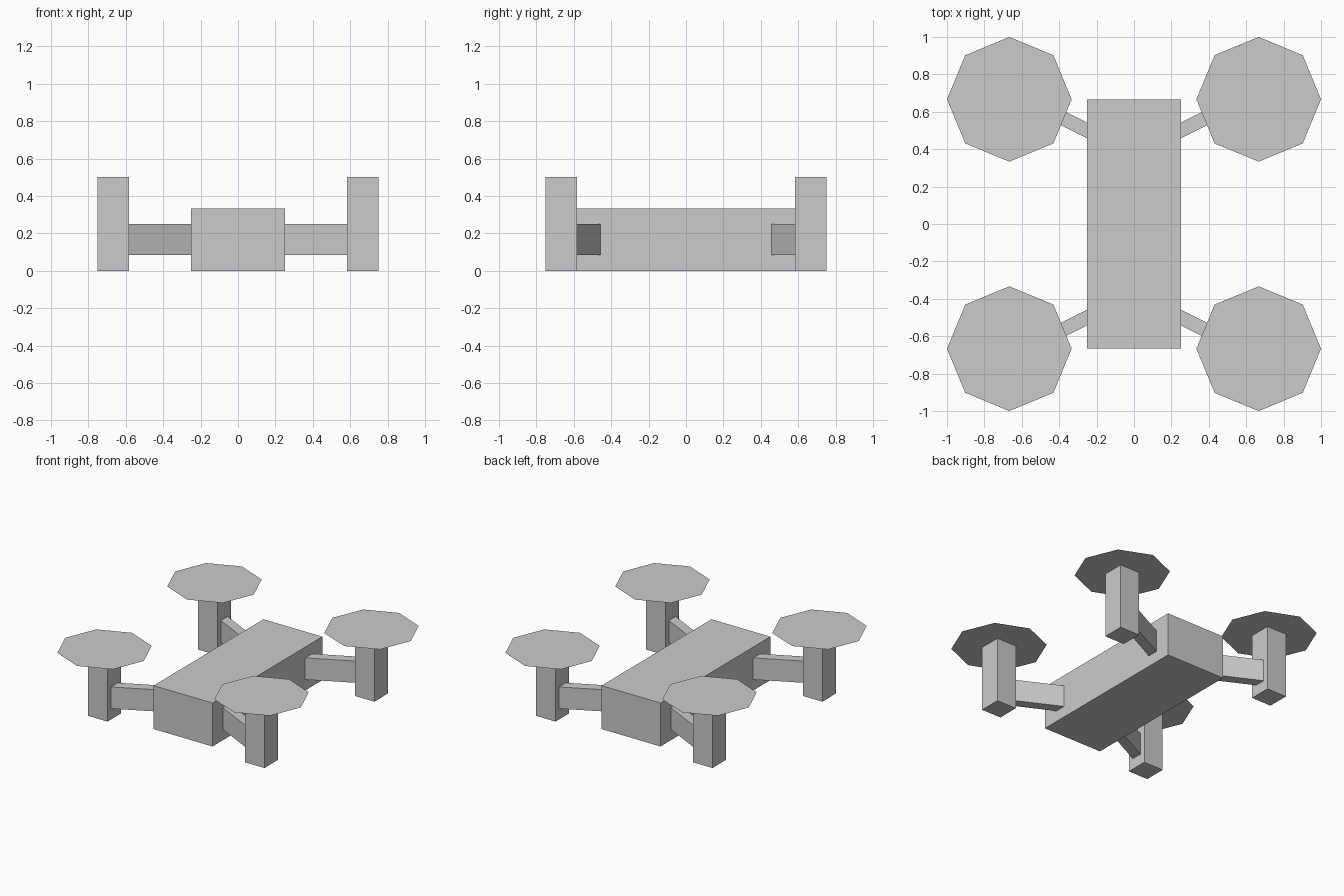
import bpy
import bmesh
import math
from mathutils import Matrix, Vector

old = bpy.data.objects.get("Cube")
if old:
    bpy.data.objects.remove(old, do_unlink=True)

U = 1 / 6  # design module

grey = bpy.data.materials.new("light_grey")
grey.use_nodes = True
colour = (0.6, 0.6, 0.6, 1)
grey.diffuse_color = colour
grey.node_tree.nodes["Principled BSDF"].inputs["Base Color"].default_value = colour


def finish(name, bm):
    mesh = bpy.data.meshes.new(name)
    bm.to_mesh(mesh)
    bm.free()
    mesh.materials.append(grey)
    obj = bpy.data.objects.new(name, mesh)
    bpy.context.collection.objects.link(obj)
    return obj


def box(name, centre, size, slope=0):
    """Box whose y shifts along x by the slope."""
    bm = bmesh.new()
    bmesh.ops.create_cube(bm, size=1, matrix=Matrix.Diagonal((*size, 1)))
    for v in bm.verts:
        v.co.y += slope * v.co.x
        v.co += Vector(centre)
    return finish(name, bm)


def rotor_disc(name, centre, radius):
    """Flat eight-sided disc with corners on the axes."""
    bm = bmesh.new()
    corners = [bm.verts.new((centre[0] + radius * math.cos(i * math.pi / 4),
                             centre[1] + radius * math.sin(i * math.pi / 4),
                             centre[2])) for i in range(8)]
    bm.faces.new(corners)
    return finish(name, bm)


# Central body
box("body", (0, 0, U), (3 * U, 8 * U, 2 * U))

# Four corners: slanted arm, upright motor post, flat rotor
for sx, side in ((1, "left"), (-1, "right")):
    for sy, end in ((-1, "front"), (1, "back")):
        tag = f"{end}_{side}"
        hub = (sx * 4 * U, sy * 4 * U)
        box(f"arm_{tag}", (sx * 2.5 * U, sy * 3.5 * U, U),
            (2 * U, U / 2, U), slope=sx * sy / 2)
        box(f"motor_post_{tag}", (*hub, 1.5 * U), (U, U, 3 * U))
        rotor_disc(f"rotor_{tag}", (*hub, 3 * U), 2 * U)
